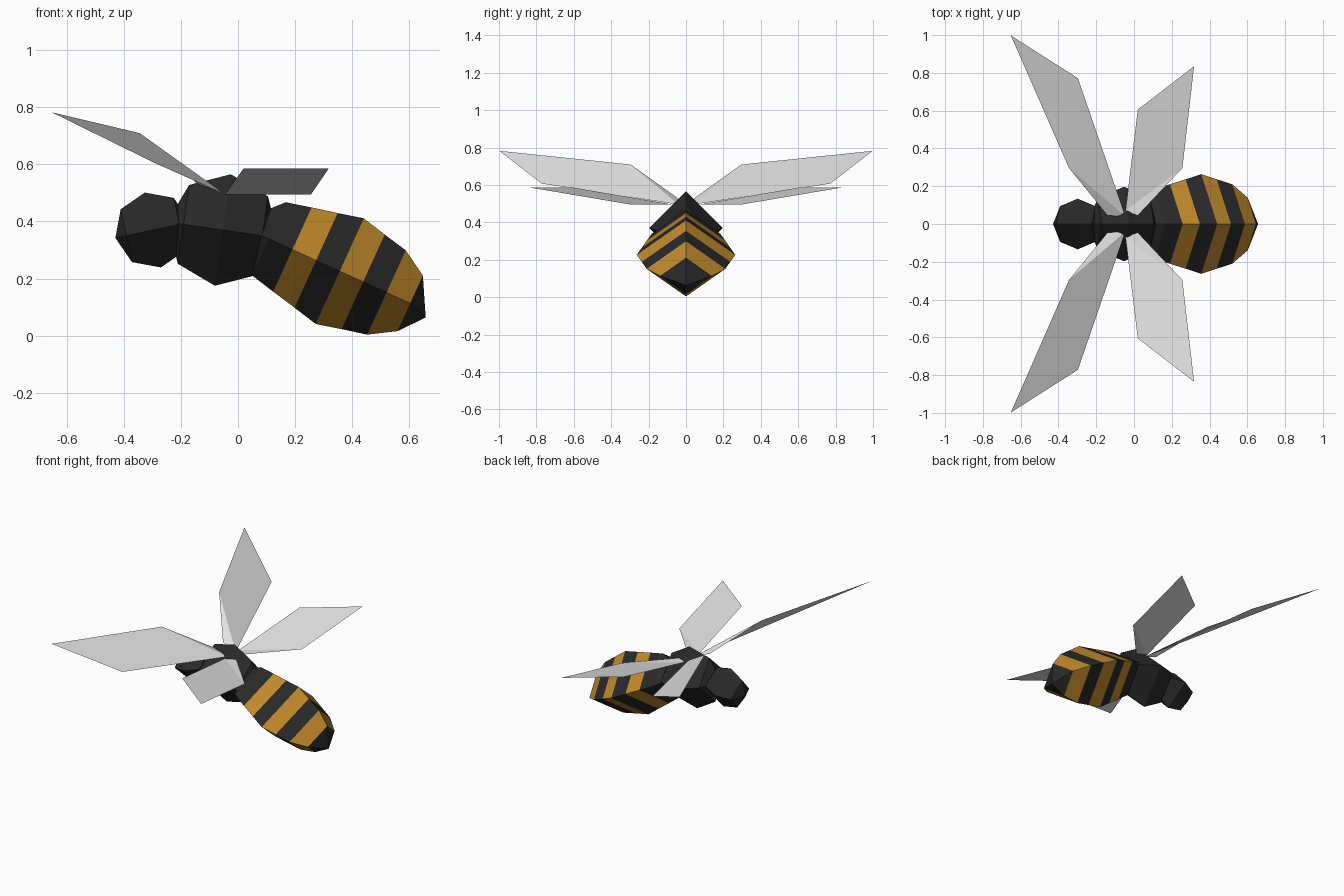
import bpy
import bmesh
from mathutils import Vector

if "Cube" in bpy.data.objects:
    bpy.data.objects.remove(bpy.data.objects["Cube"], do_unlink=True)


def make_material(name, rgb):
    mat = bpy.data.materials.new(name)
    mat.use_nodes = True
    color = (*rgb, 1)
    mat.diffuse_color = color
    mat.node_tree.nodes["Principled BSDF"].inputs["Base Color"].default_value = color
    return mat


black = make_material("black", (0.022, 0.022, 0.022))
gold = make_material("gold", (0.53, 0.25, 0.024))
wing_grey = make_material("wing grey", (0.78, 0.78, 0.78))


def finish(name, bm, materials):
    mesh = bpy.data.meshes.new(name)
    bm.to_mesh(mesh)
    bm.free()
    for mat in materials:
        mesh.materials.append(mat)
    obj = bpy.data.objects.new(name, mesh)
    bpy.context.collection.objects.link(obj)
    return obj


def body_part(name, center, axis, rings, start, end, width=1.0, stripes=()):
    """Diamond cross-sections along an axis in the xz plane, closed by two tips."""
    axis = Vector(axis).normalized()
    center = Vector(center)
    up = Vector((-axis.z, 0, axis.x))
    side = Vector((0, width, 0))
    bm = bmesh.new()
    loops = []
    for dist, r in rings:
        mid = center + axis * dist
        loops.append([bm.verts.new(mid + d * r) for d in (up, side, -up, -side)])
    for i, (a, b) in enumerate(zip(loops, loops[1:])):
        for k in range(4):
            n = (k + 1) % 4
            face = bm.faces.new((a[k], a[n], b[n], b[k]))
            face.material_index = 1 if i in stripes else 0
    # Closing tips, each given as distance along the axis and upward shift
    for loop, (dist, lift) in ((loops[0], start), (loops[-1], end)):
        tip = bm.verts.new(center + axis * dist + up * lift)
        for k in range(4):
            bm.faces.new((loop[k], loop[(k + 1) % 4], tip))
    bmesh.ops.recalc_face_normals(bm, faces=bm.faces)
    return finish(name, bm, [black, gold] if stripes else [black])


def ball(name, center, axis, r):
    s = r * 0.707
    return body_part(name, center, axis, [(-s, s), (0, r), (s, s)], (-r, 0), (r, 0))


# Head and thorax
ball("head", (-0.298, 0, 0.37), (0.978, 0, 0.209), 0.134)
ball("thorax", (-0.053, 0, 0.37), (0.99, 0, -0.143), 0.197)

# Striped abdomen, drooping towards the back
body_part("abdomen", (0.356, 0, 0.226), (0.91, 0, -0.415),
          [(-0.318, 0.092), (-0.272, 0.141), (-0.182, 0.162), (-0.091, 0.182),
           (0, 0.203), (0.09, 0.182), (0.18, 0.162), (0.271, 0.107)],
          (-0.385, 0), (0.341, -0.023), width=1.3, stripes=(2, 4, 6))


# Wings: a small root triangle folded against a large blade
def wing(name, root_a, root_b, corner, tip, far, side):
    bm = bmesh.new()
    a, b, c, t, f = [bm.verts.new((x, y * side, z))
                     for x, y, z in (root_a, root_b, corner, tip, far)]
    bm.faces.new((a, b, c))
    bm.faces.new((b, f, t, c))
    bmesh.ops.recalc_face_normals(bm, faces=bm.faces)
    if sum(face.normal.z for face in bm.faces) < 0:
        bmesh.ops.reverse_faces(bm, faces=bm.faces)
    finish(name, bm, [wing_grey])


for label, side in (("left", 1), ("right", -1)):
    far_side = "back" if side > 0 else "front"
    wing(f"large_wing_{far_side}", (-0.14, 0.045, 0.53), (-0.045, 0.04, 0.495),
         (-0.344, 0.296, 0.709), (-0.652, 0.998, 0.782), (-0.297, 0.772, 0.607), side)
    wing(f"small_wing_{far_side}", (0.02, 0.045, 0.495), (-0.045, 0.07, 0.495),
         (0.256, 0.296, 0.495), (0.318, 0.835, 0.586), (0.02, 0.606, 0.586), side)
